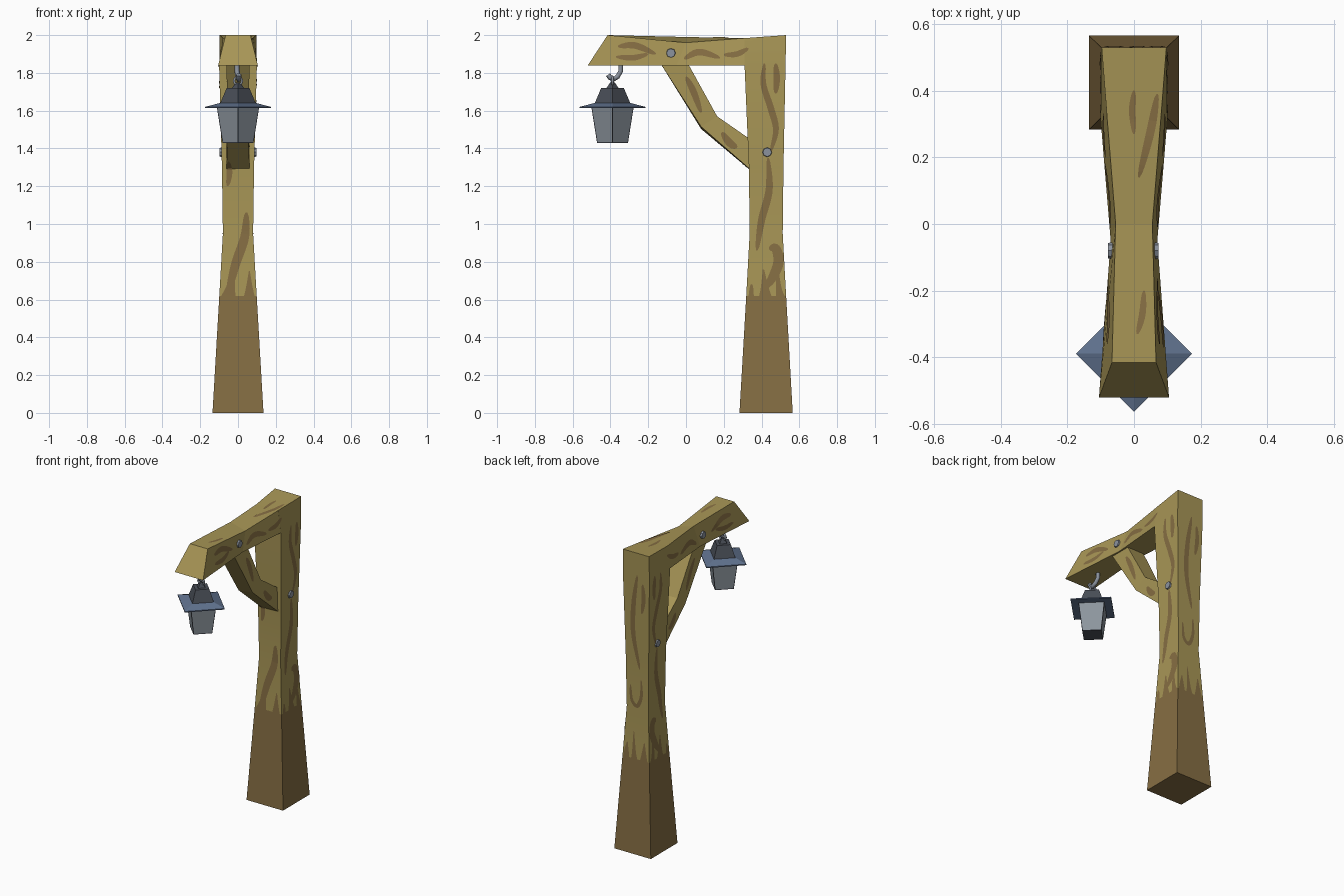
import bpy, bmesh, math
from mathutils import Vector
from mathutils.bvhtree import BVHTree

if "Cube" in bpy.data.objects:
    bpy.data.objects.remove(bpy.data.objects["Cube"])


def material(name, hexa):
    lin = []
    for i in (0, 2, 4):
        c = int(hexa[i:i + 2], 16) / 255
        lin.append(c / 12.92 if c < 0.04 else ((c + 0.055) / 1.055) ** 2.4)
    m = bpy.data.materials.new(name)
    m.diffuse_color = (*lin, 1)
    m.use_nodes = True
    m.node_tree.nodes["Principled BSDF"].inputs["Base Color"].default_value = m.diffuse_color
    return m


WOOD = material("light wood", "A89656")
DARK = material("dark wood", "866E43")
ROOF = material("blue slate", "60728E")
CAP = material("dark iron", "4A4F58")
GLASS = material("pale glass", "8D969E")
STEEL = material("grey steel", "8B929D")


def finish(name, bm, mats, smooth=None):
    bmesh.ops.recalc_face_normals(bm, faces=bm.faces)
    me = bpy.data.meshes.new(name)
    if smooth:
        for f in bm.faces:
            f.smooth = True
    bm.to_mesh(me)
    bm.free()
    for m in mats:
        me.materials.append(m)
    if smooth:
        me.set_sharp_from_angle(angle=math.radians(smooth))
    ob = bpy.data.objects.new(name, me)
    bpy.context.scene.collection.objects.link(ob)
    return ob


def loft(rings):
    """Skin a list of four-cornered rings and close both ends."""
    bm = bmesh.new()
    loops = [[bm.verts.new(p) for p in r] for r in rings]
    for a, b in zip(loops, loops[1:]):
        for i in range(4):
            j = (i + 1) % 4
            bm.faces.new((a[i], a[j], b[j], b[i]))
    bm.faces.new(loops[0])
    bm.faces.new(loops[-1])
    return bm


# --- post: z, front z drop, half width front / back, y front / back
post_rows = [(0, 0, .135, .135, .283, .565), (.62, 0, .099, .099, .319, .530),
             (.95, 0, .08, .08, .337, .512), (1.3, 0, .085, .085, .333, .516),
             (1.84, 0, .1, .098, .31, .527), (2, .016, .08, .097, .31, .53)]
bm = loft([[(-wf, yf, z - d), (wf, yf, z - d), (wb, yb, z), (-wb, yb, z)]
           for z, d, wf, wb, yf, yb in post_rows])
for f in bm.faces:
    f.material_index = int(f.calc_center_median().z < .6)
post = finish("post", bm, [WOOD, DARK], 30)

# --- beam: bottom y, top y, half width bottom / top, top z left / right
beam_rows = [(.312, .312, .1, .08, 1.984, 1.984), (-.05, 0, .07, .055, 1.99, 1.96),
             (-.52, -.415, .105, .066, 2, 2)]
bm = loft([[(-wb, yb, 1.84), (wb, yb, 1.84), (wt, yt, zr), (-wt, yt, zl)]
           for yb, yt, wb, wt, zl, zr in beam_rows])
beam = finish("beam", bm, [WOOD])

# --- brace: lower y z, upper y z, half width, twist of the far edge
brace_rows = [(-.135, 1.85, .01, 1.85, .062, 0), (.08, 1.515, .165, 1.57, .052, .012),
              (.345, 1.285, .345, 1.445, .062, .004)]
bm = loft([[(-w, ya, za - t), (w, ya, za), (w, yb, zb), (-w, yb, zb)]
           for ya, za, yb, zb, w, t in brace_rows])
brace = finish("brace", bm, [WOOD])

# --- painted grain: tapered ribbons laid on the timber
bm = bmesh.new()
for ob in (post, beam, brace):
    bm.from_mesh(ob.data)
timber = BVHTree.FromBMesh(bm)
bm.free()

SIDES = {
    "right": lambda u, v: (Vector((1, u, v)), Vector((-1, 0, 0))),
    "left": lambda u, v: (Vector((-1, u, v)), Vector((1, 0, 0))),
    "front": lambda u, v: (Vector((u, .32 - .04, v)) - Vector((0, .2, 0)), Vector((0, 1, 0))),
    "back": lambda u, v: (Vector((u, 1, v)), Vector((0, -1, 0))),
    "top": lambda u, v: (Vector((u, v, 3)), Vector((0, 0, -1))),
}


def spline(pts, n=8):
    pts = [Vector(p) for p in pts]
    ext = [2 * pts[0] - pts[1]] + pts + [2 * pts[-1] - pts[-2]]
    out = []
    for a, b, c, d in zip(ext, ext[1:], ext[2:], ext[3:]):
        for k in range(n):
            t = k / n
            out.append(.5 * (2 * b + (c - a) * t + (2 * a - 5 * b + 4 * c - d) * t * t
                             + (3 * b - a - 3 * c + d) * t ** 3))
    return out + [pts[-1]]


def ribbon(bm, side, pts, width, tooth=False):
    path = spline(pts)
    prev = None
    for i, p in enumerate(path):
        t = i / (len(path) - 1)
        d = path[min(i + 1, len(path) - 1)] - path[max(i - 1, 0)]
        n = Vector((-d.y, d.x)).normalized()
        w = width / 2 * (1 - .9 * t if tooth else .2 + .8 * math.sin(math.pi * t) ** .5 if 0 < t < 1 else .2)
        row = []
        for s in (-w, w):
            o, ray = SIDES[side](*(p + n * s))
            hit, nor, _, _ = timber.ray_cast(o, ray)
            if hit:
                row.append(bm.verts.new(hit - ray * .003))
        if len(row) < 2:
            prev = None
            continue
        if prev:
            f = bm.faces.new((prev[0], prev[1], row[1], row[0]))
            f.normal_update()
            if f.normal.dot(ray) > 0:
                f.normal_flip()
        prev = row


flank = [
    ([(.415, 1.85), (.41, 1.74), (.45, 1.61), (.476, 1.5), (.45, 1.385)], .035),
    ([(.475, 1.85), (.48, 1.77), (.475, 1.69)], .035),
    ([(.435, 1.35), (.44, 1.18), (.40, 1.02), (.375, .86)], .04),
    ([(.44, .87), (.475, .87), (.49, .8), (.46, .72), (.42, .66)], .055),
    ([(-.36, 1.94), (-.27, 1.945), (-.16, 1.9)], .035),
    ([(-.37, 1.885), (-.28, 1.88), (-.2, 1.9)], .03),
    ([(-.01, 1.875), (.07, 1.91), (.18, 1.88)], .035),
    ([(.2, 1.895), (.27, 1.9), (.33, 1.93)], .03),
    ([(0, 1.78), (.04, 1.7), (.08, 1.59)], .035),
    ([(.19, 1.485), (.23, 1.43), (.27, 1.405)], .04)]
streaks = [(s, p, w) for s in ("right", "left") for p, w in flank] + [
    ("front", [(-.05, 1.33), (-.045, 1.27), (-.055, 1.2)], .03),
    ("front", [(.045, 1.06), (.035, .93), (-.015, .78), (-.06, .6)], .05),
    ("back", [(-.01, 1.85), (.02, 1.65), (.025, 1.45), (-.02, 1.22)], .035),
    ("back", [(.05, 1.1), (.04, 1), (0, .97), (-.03, 1.04), (-.03, 1.15)], .025),
    ("back", [(-.05, 1.8), (-.055, 1.7), (-.04, 1.6)], .03),
    ("top", [(0, .4), (-.005, .34), (0, .27)], .02),
    ("top", [(.07, .39), (.05, .28), (.015, .14)], .025),
    ("top", [(.03, -.2), (.025, -.27), (.01, -.33)], .02)]
# jagged upper edge of the dark foot: side, base position, tip position, tip height, width
teeth = [(s, *t) for s in ("right", "left") for t in
         ((.345, .35, .68, .03), (.42, .41, .76, .07), (.5, .475, .84, .05))]
teeth += [("front", -.05, -.02, .76, .08), ("front", .06, .06, .75, .06),
          ("back", -.06, -.06, .74, .06), ("back", .01, .02, .8, .05), ("back", .07, .065, .72, .05)]

bm = bmesh.new()
for side, pts, w in streaks:
    ribbon(bm, side, pts, w)
for side, a, b, h, w in teeth:
    ribbon(bm, side, [(a, .61), (a * .6 + b * .4, .67), (b, h)], w, True)
me = bpy.data.meshes.new("wood_grain")
bm.to_mesh(me)
bm.free()
me.materials.append(DARK)
bpy.context.scene.collection.objects.link(bpy.data.objects.new("wood_grain", me))

# --- bolts on both flanks
for label, y, z in (("beam_bolt", -.08, 1.905), ("post_bolt", .43, 1.38)):
    for side in ("right", "left"):
        o, ray = SIDES[side](y, z)
        hit, nor, _, _ = timber.ray_cast(o, ray)
        bm = bmesh.new()
        bmesh.ops.create_cone(bm, cap_ends=True, segments=8, radius1=.027, radius2=.023, depth=.02)
        rot = (-ray).to_track_quat('Z', 'Y').to_matrix()
        bmesh.ops.rotate(bm, matrix=rot, verts=bm.verts)
        bmesh.ops.translate(bm, vec=hit, verts=bm.verts)
        finish(f"{label}_{side}", bm, [STEEL])

# --- lantern: four-sided tapered shells turned corner-on
LY = -.389


def diamond(r, z):
    return [(r, LY, z), (0, LY + r, z), (-r, LY, z), (0, LY - r, z)]


bm = loft([diamond(.082, 1.43), diamond(.113, 1.625)])
bmesh.ops.recalc_face_normals(bm, faces=bm.faces)
panes = [f for f in bm.faces if abs(f.normal.z) < .7]
bmesh.ops.inset_individual(bm, faces=panes, thickness=.006, depth=-.002)
for f in panes:
    f.material_index = 1
finish("lantern_glass_box", bm, [CAP, GLASS])
finish("lantern_brim", loft([diamond(.174, 1.613), diamond(.174, 1.62), diamond(.09, 1.642)]), [ROOF])
finish("lantern_cap", loft([diamond(.096, 1.635), diamond(.06, 1.72)]), [CAP])
finish("lantern_finial", loft([diamond(.033, 1.718), diamond(.012, 1.75)]), [CAP])


# --- steel hook under the beam and ring on the lantern
def tube(name, pts, radius, closed=False):
    cu = bpy.data.curves.new(name, 'CURVE')
    cu.dimensions = '3D'
    cu.bevel_depth, cu.bevel_resolution, cu.use_fill_caps = radius, 1, True
    sp = cu.splines.new('POLY')
    sp.points.add(len(pts) - 1)
    for q, p in zip(sp.points, pts):
        q.co = (*p, 1)
    sp.use_cyclic_u = closed
    cu.materials.append(STEEL)
    ob = bpy.data.objects.new(name, cu)
    bpy.context.scene.collection.objects.link(ob)


tube("hanging_hook", [(-.005, -.345, 1.845), (-.005, -.345, 1.81), (0, -.362, 1.78),
                      (.004, -.385, 1.765), (.004, -.402, 1.775), (.004, -.412, 1.79)], .014)
tube("lantern_ring", [(.022 * math.cos(a), LY, 1.757 + .022 * math.sin(a))
                      for a in [k * math.pi / 4 for k in range(8)]], .007, True)
